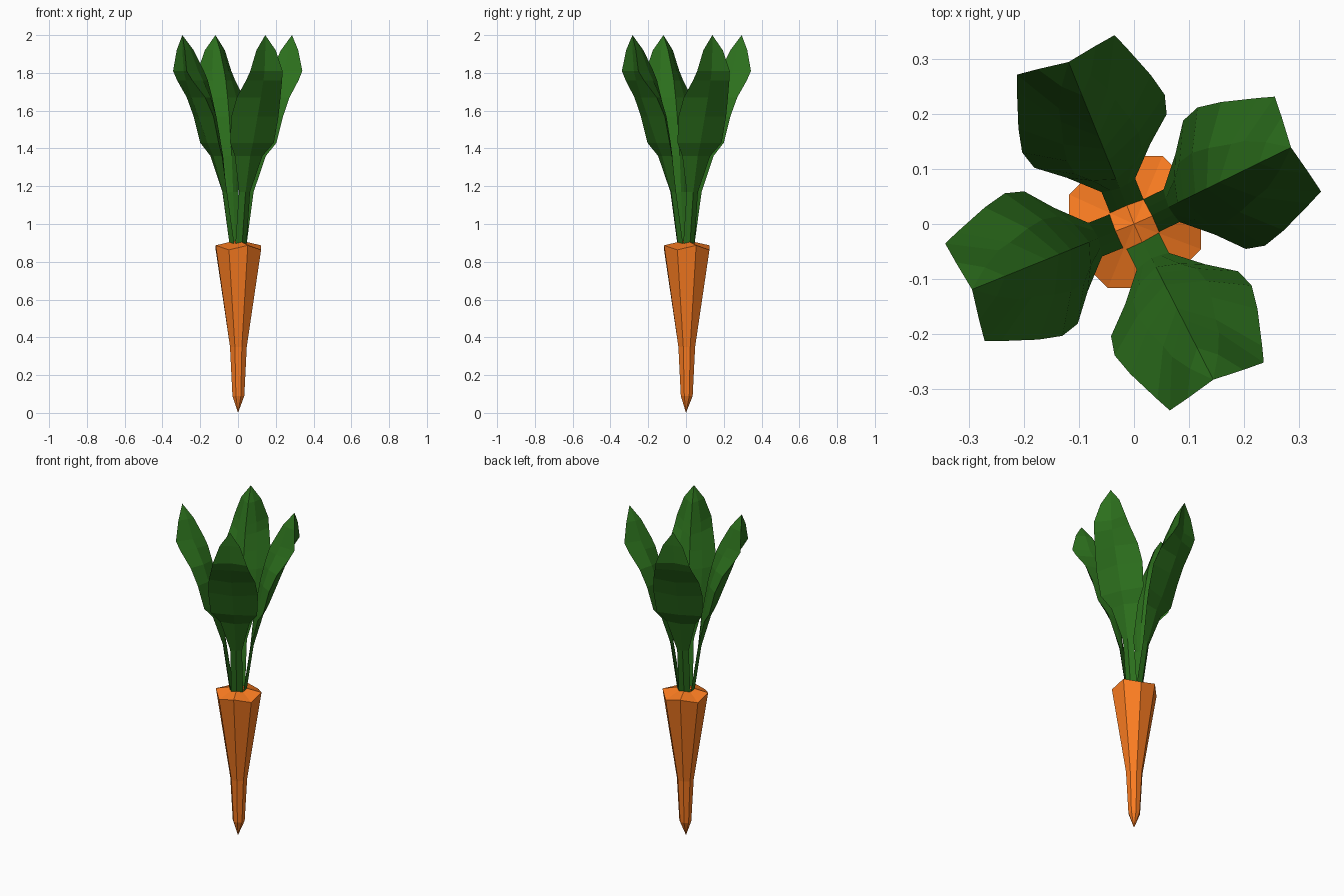
import bpy, bmesh
from math import sin, cos, radians

if "Cube" in bpy.data.objects:
    bpy.data.objects.remove(bpy.data.objects["Cube"])


def material(name, rgb):
    m = bpy.data.materials.new(name)
    m.diffuse_color = (*rgb, 1)
    m.use_nodes = True
    m.node_tree.nodes["Principled BSDF"].inputs["Base Color"].default_value = m.diffuse_color
    return m


def finish(bm, name, mat):
    bmesh.ops.recalc_face_normals(bm, faces=bm.faces)
    me = bpy.data.meshes.new(name)
    bm.to_mesh(me)
    bm.free()
    me.materials.append(mat)
    ob = bpy.data.objects.new(name, me)
    bpy.context.collection.objects.link(ob)


orange = material("orange", (0.95, 0.2, 0.015))
green = material("green", (0.025, 0.16, 0.012))

# Root: tapered eight-sided body with a shallow pointed top
SIDES = 8
bm = bmesh.new()
rings = []
for r, z in [(0.034, 0.09), (0.048, 0.35), (0.13, 0.875)]:
    ring = []
    for i in range(SIDES):
        a = radians(22.5 + 45 * i)
        dz = 0.012 * (-1) ** i if z > 0.8 else 0
        ring.append(bm.verts.new((r * cos(a) + 0.002, r * sin(a) + 0.004, z + dz)))
    rings.append(ring)
tip = bm.verts.new((0, 0, 0))
crown = bm.verts.new((0, 0, 0.915))
for i in range(SIDES):
    j = (i + 1) % SIDES
    bm.faces.new((tip, rings[0][j], rings[0][i]))
    bm.faces.new((crown, rings[-1][i], rings[-1][j]))
    for lo, hi in zip(rings, rings[1:]):
        bm.faces.new((lo[i], lo[j], hi[j], hi[i]))
finish(bm, "carrot_root", orange)

# Leaf rows: height, edge distance out, half width, inner ridge and outer rib distance
ROWS = [(0.89, 0.034, 0.033, 0.034, 0.048), (1.17, 0.076, 0.033, 0.070, 0.088),
        (1.36, 0.124, 0.082, 0.088, 0.142), (1.43, 0.163, 0.130, 0.100, 0.175),
        (1.57, 0.197, 0.140, 0.124, 0.228), (1.67, 0.240, 0.130, 0.147, 0.266),
        (1.76, 0.304, 0.107, 0.172, 0.297), (1.81, 0.332, 0.096, 0.194, 0.310),
        (1.92, 0.327, 0.057, 0.253, 0.318)]


def leaf(name, angle):
    c, s = cos(radians(angle)), sin(radians(angle))
    bm = bmesh.new()

    def vert(u, v, z):
        return bm.verts.new((u * c - v * s, u * s + v * c, z))

    # each cross-section: edge, rounded inner side with a ridge, edge, outer rib
    rows = []
    for z, e, w, f, b in ROWS:
        q = (e + f) / 2 - 0.12 * (e - f)
        rows.append([vert(e, -w, z), vert(q, -w / 2, z), vert(f, 0, z),
                     vert(q, w / 2, z), vert(e, w, z), vert(b, 0, z)])
    point = vert(0.318, 0, 2.0)
    bm.faces.new(rows[0])
    for k in range(6):
        n = (k + 1) % 6
        for lo, hi in zip(rows, rows[1:]):
            bm.faces.new((lo[k], lo[n], hi[n], hi[k]))
        bm.faces.new((rows[-1][k], rows[-1][n], point))
    finish(bm, name, green)


# Four leaves around the crown
for n, angle in enumerate((26, 112, 202, 297), 1):
    leaf(f"leaf_{n}", angle)
